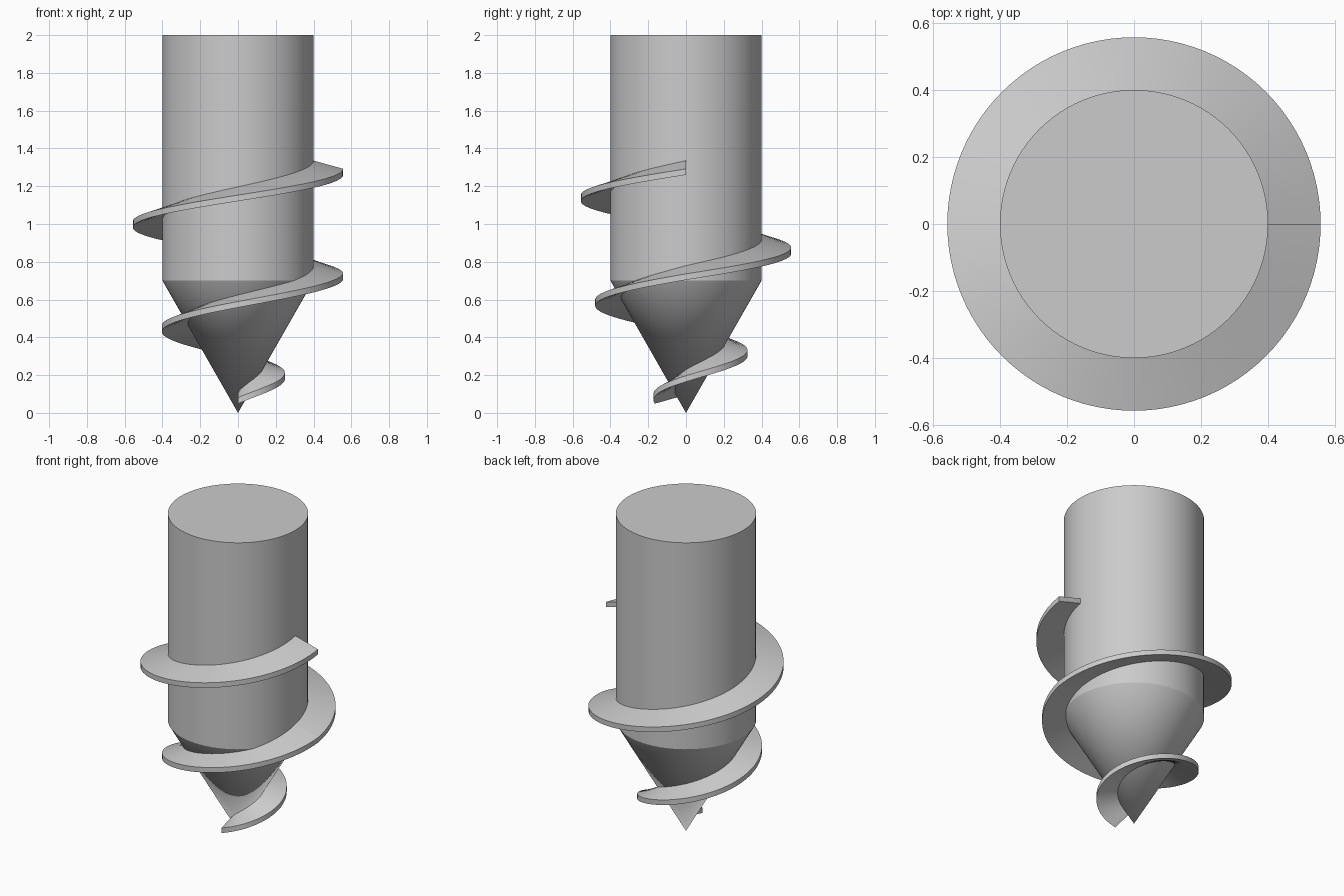
import bpy, bmesh, math

cube = bpy.data.objects.get("Cube")
if cube:
    bpy.data.objects.remove(cube, do_unlink=True)

steel = bpy.data.materials.new("plain grey")
steel.use_nodes = True
grey = (0.6, 0.6, 0.6, 1)
steel.diffuse_color = grey
steel.node_tree.nodes["Principled BSDF"].inputs["Base Color"].default_value = grey

RADIUS = 0.4
CONE_HEIGHT = 0.7
HEIGHT = 2.0
SIDES = 96


def finish(name, bm, angle):
    """Turn a bmesh into a smooth shaded object with sharp edges kept."""
    bmesh.ops.recalc_face_normals(bm, faces=bm.faces)
    mesh = bpy.data.meshes.new(name)
    bm.to_mesh(mesh)
    bm.free()
    mesh.materials.append(steel)
    ob = bpy.data.objects.new(name, mesh)
    bpy.context.collection.objects.link(ob)
    bpy.ops.object.select_all(action='DESELECT')
    ob.select_set(True)
    bpy.context.view_layer.objects.active = ob
    bpy.ops.object.shade_smooth_by_angle(angle=math.radians(angle))
    return ob


def make_shaft():
    """Cylinder with a pointed conical tip."""
    bm = bmesh.new()
    tip = bm.verts.new((0, 0, 0))
    rings = []
    for z in (CONE_HEIGHT, HEIGHT):
        rings.append([bm.verts.new((RADIUS * math.cos(math.tau * i / SIDES),
                                    RADIUS * math.sin(math.tau * i / SIDES), z))
                      for i in range(SIDES)])
    low, high = rings
    for i in range(SIDES):
        j = (i + 1) % SIDES
        bm.faces.new((tip, low[j], low[i]))
        bm.faces.new((low[i], low[j], high[j], high[i]))
    bm.faces.new(high)
    finish("shaft", bm, 20)


def make_flight(name, start, quarters, path, steps=24):
    """Sweep a drooping blade section; path gives rim radius and height per quarter turn."""
    width, rise, half = 0.162, 0.045, 0.016
    bm = bmesh.new()
    previous = None
    count = int(quarters * steps)
    for i in range(count + 1):
        q = i / steps
        a = start + q * math.pi / 2
        r, z = path(q)
        inner = max(r - width, 0.005)
        section = ((r, z - half), (r, z + half),
                   (inner, z + rise + half), (inner, z + rise - half))
        ring = [bm.verts.new((p * math.cos(a), p * math.sin(a), h)) for p, h in section]
        if previous:
            for k in range(4):
                n = (k + 1) % 4
                bm.faces.new((previous[k], previous[n], ring[n], ring[k]))
        else:
            bm.faces.new(ring)
        previous = ring
    bm.faces.new(previous)
    finish(name, bm, 30)


make_shaft()
# Flight widening around the conical tip
make_flight("tip_flight", -math.pi / 2, 5,
            lambda q: (0.165 + 0.0784 * q, 0.065 + 0.112 * q + 0.0038 * q * q))
# One full turn around the cylinder
make_flight("shaft_flight", 0, 4, lambda q: (0.557, 0.72 + 0.139 * q))
